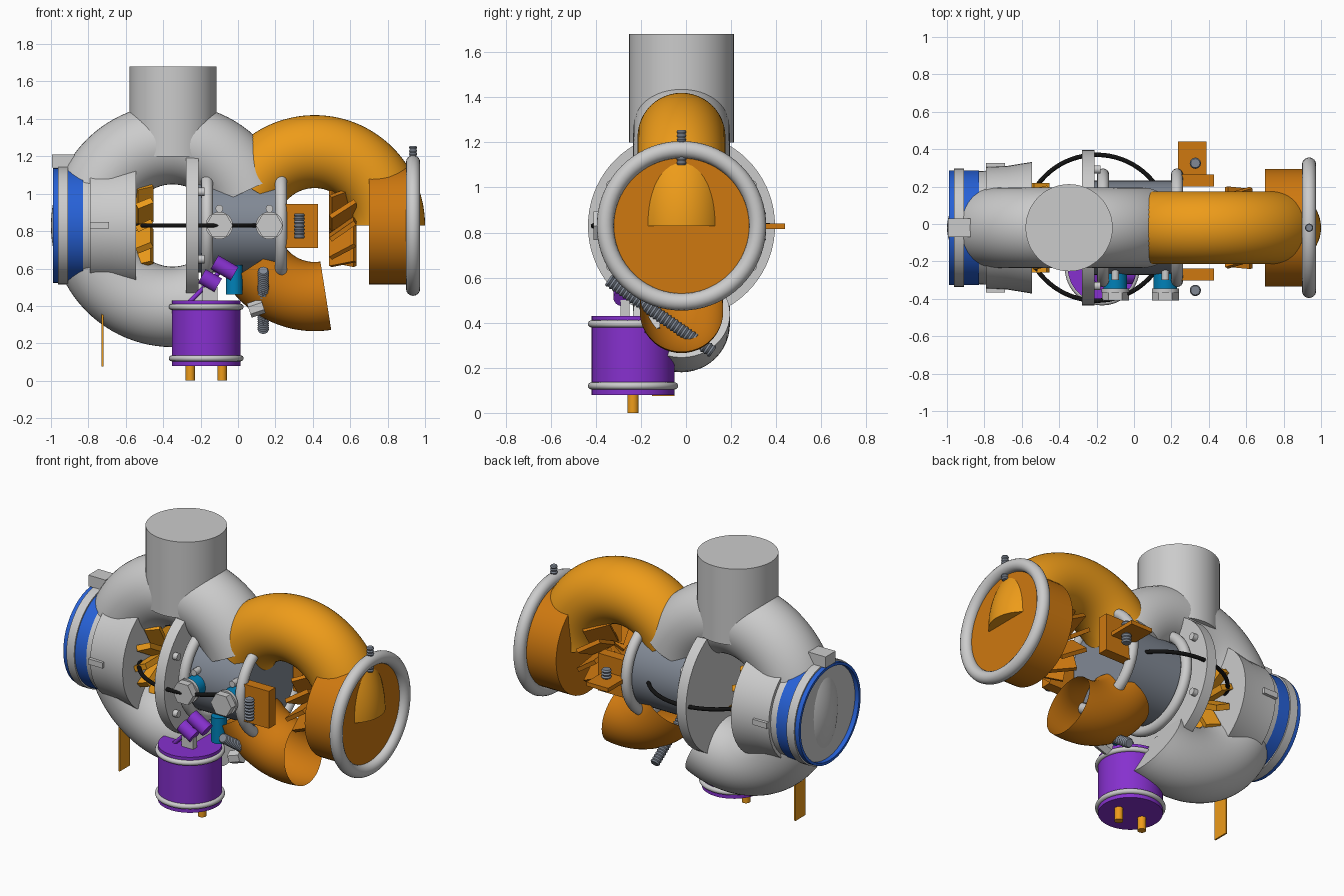
import bpy, bmesh, math
from math import sin, cos, pi, radians
from mathutils import Vector, Matrix

if "Cube" in bpy.data.objects:
    bpy.data.objects.remove(bpy.data.objects["Cube"])

CY, CZ = -0.02, 0.83          # main shaft axis
X, Y, Z = Vector((1, 0, 0)), Vector((0, 1, 0)), Vector((0, 0, 1))


def material(name, r, g, b):
    m = bpy.data.materials.new(name)
    m.diffuse_color = (r, g, b, 1)
    m.use_nodes = True
    m.node_tree.nodes["Principled BSDF"].inputs["Base Color"].default_value = m.diffuse_color
    return m


AMBER = material("amber", 0.85, 0.33, 0.01)
RUST = material("rust", 0.62, 0.19, 0.005)
PURPLE = material("purple", 0.24, 0.03, 0.62)
BLUE = material("blue", 0.02, 0.12, 0.68)
TEAL = material("teal", 0.0, 0.22, 0.48)
BLACK = material("black", 0.006, 0.006, 0.006)
STEEL = material("steel", 0.22, 0.25, 0.30)


def finish(name, bm, mat, smooth=True):
    bmesh.ops.recalc_face_normals(bm, faces=bm.faces)
    me = bpy.data.meshes.new(name)
    bm.to_mesh(me)
    bm.free()
    ob = bpy.data.objects.new(name, me)
    bpy.context.collection.objects.link(ob)
    if mat:
        me.materials.append(mat)
    if smooth:
        bpy.ops.object.select_all(action='DESELECT')
        ob.select_set(True)
        bpy.context.view_layer.objects.active = ob
        bpy.ops.object.shade_smooth_by_angle(angle=radians(35))
    return ob


def skin(bm, rings, closed=False, caps=True):
    n = len(rings[0])
    pairs = list(zip(rings, rings[1:])) + ([(rings[-1], rings[0])] if closed else [])
    for a, b in pairs:
        for i in range(n):
            j = (i + 1) % n
            bm.faces.new((a[i], a[j], b[j], b[i]))
    if caps and not closed:
        bm.faces.new(rings[0])
        bm.faces.new(rings[-1])


def lathe(name, profile, loc, axis, mat=None, seg=48, caps=True):
    """Revolve (height, radius) points about an axis."""
    rot = Z.rotation_difference(Vector(axis).normalized()).to_matrix()
    bm = bmesh.new()
    rings = [[bm.verts.new(Vector(loc) + rot @ Vector((r * cos(2 * pi * i / seg), r * sin(2 * pi * i / seg), h)))
              for i in range(seg)] for h, r in profile]
    skin(bm, rings, caps=caps)
    return finish(name, bm, mat)


def rod(name, p, q, r, mat=None, seg=48):
    d = Vector(q) - Vector(p)
    return lathe(name, [(0, r), (d.length, r)], p, d, mat, seg)


def thread(name, p, q, r, pitch=0.018):
    d = Vector(q) - Vector(p)
    n = max(4, round(d.length / pitch))
    prof = [(d.length * k / (2 * n), r if k % 2 else r * 0.8) for k in range(2 * n + 1)]
    return lathe(name, prof, p, d, STEEL, 20)


def bend(name, loc, R, r, a0, a1, mat=None, u=X, v=Z, caps=True, n=72, seg=48):
    """Round tube swept on an arc in the u-v plane (a full ring if 360 degrees)."""
    full = a1 - a0 >= 360
    w = u.cross(v)
    bm = bmesh.new()
    rings = []
    for k in range(n if full else n + 1):
        a = radians(a0 + (a1 - a0) * k / n)
        d = u * cos(a) + v * sin(a)
        rings.append([bm.verts.new(Vector(loc) + d * (R + r * cos(2 * pi * i / seg)) + w * (r * sin(2 * pi * i / seg)))
                      for i in range(seg)])
    skin(bm, rings, full, caps)
    return finish(name, bm, mat)


def ring(name, loc, R, r, axis, mat=None):
    u, v = (Y, Z) if axis == 'X' else (X, Y)
    return bend(name, loc, R, r, 0, 360, mat, u, v, seg=16)


def box(name, x0, x1, y0, y1, z0, z1, mat=None):
    bm = bmesh.new()
    bmesh.ops.create_cube(bm, size=1)
    for vt in bm.verts:
        vt.co = ((x0 + x1) / 2 + vt.co.x * (x1 - x0), (y0 + y1) / 2 + vt.co.y * (y1 - y0),
                 (z0 + z1) / 2 + vt.co.z * (z1 - z0))
    return finish(name, bm, mat, False)


def wheel(name, x, half, r0, r1, count, twist, thick, mat):
    """Tilted flat blades around the shaft axis."""
    bm = bmesh.new()
    for k in range(count):
        m = (Matrix.Translation((x, CY, CZ)) @ Matrix.Rotation(2 * pi * k / count, 4, 'X')
             @ Matrix.Translation((0, 0, (r0 + r1) / 2)) @ Matrix.Rotation(radians(twist), 4, 'Z')
             @ Matrix.Diagonal((2 * half, thick, r1 - r0, 1)))
        bmesh.ops.create_cube(bm, size=1, matrix=m)
    return finish(name, bm, mat, False)


def on_axis(x):
    return (x, CY, CZ)


# Grey compressor scroll and its vertical pipe
bend("scroll_tube", on_axis(-0.35), 0.435, 0.215, 25, 296)
rod("scroll_pipe", (-0.347, CY, 1.2), (-0.347, CY, 1.68), 0.233)

# Inlet on the left: shroud cone, blue sleeve, clamp and cover
lathe("inlet_shroud", [(-0.855, 0.30), (-0.79, 0.305), (-0.79, 0.325), (-0.68, 0.33), (-0.545, 0.352)],
      (0, CY, CZ), X)
lathe("inlet_sleeve", [(-0.955, 0.29), (-0.99, 0.29), (-0.99, 0.307), (-0.83, 0.307)], (0, CY, CZ), X, BLUE, caps=False)
rod("inlet_cover", on_axis(-0.955), on_axis(-0.94), 0.295)
rod("inlet_clamp", on_axis(-0.962), on_axis(-0.908), 0.316)
box("clamp_lug", -0.995, -0.875, -0.07, 0.03, 1.14, 1.21)
for y in (-0.345, 0.305):
    box("shroud_tab", -0.79, -0.69, y - 0.02, y + 0.02, 0.815, 0.85)
box("hanging_strip", -0.73, -0.72, -0.15, -0.05, 0.075, 0.42, AMBER)
wheel("compressor_wheel", -0.5, 0.045, 0.05, 0.24, 12, 25, 0.035, AMBER)

# Backplate with bolts, centre housing and its flanges
rod("backplate", on_axis(-0.277), on_axis(-0.21), 0.415, seg=72)
for k in range(6):
    a = radians(60 * k + 30)
    y, z = CY + 0.36 * cos(a), CZ + 0.36 * sin(a)
    rod("backplate_bolt", (-0.21, y, z), (-0.18, y, z), 0.022, seg=16)
rod("centre_housing", on_axis(-0.21), on_axis(0.235), 0.252, STEEL)
for x in (-0.165, 0.23):
    ring("housing_flange", on_axis(x), 0.285, 0.032, 'X')
ring("oil_hose", on_axis(-0.2), 0.39, 0.012, 'Z', BLACK)

# Teal fittings with flanged hex bolts
for x in (-0.1, 0.168):
    rod("fitting", (x, -0.2, CZ), (x, -0.35, CZ), 0.063, TEAL)
    rod("bolt_flange", (x, -0.345, CZ), (x, -0.365, CZ), 0.073)
    rod("bolt_head", (x, -0.36, CZ), (x, -0.41, CZ), 0.072, seg=6)
    rod("bolt_tip", (x, -0.30, CZ + 0.09), (x, -0.24, CZ + 0.09), 0.02, seg=16)
rod("drain_fitting", (-0.02, -0.16, 0.46), (-0.02, -0.16, 0.62), 0.045, TEAL)

# Turbine elbow, outlet drum, rim and lower open elbow
bend("turbine_elbow", on_axis(0.41), 0.395, 0.195, 0, 150, AMBER)
bend("lower_elbow", on_axis(0.41), 0.38, 0.185, 213, 279, RUST, caps=False)
rod("outlet_drum", on_axis(0.70), on_axis(0.93), 0.315, RUST)
ring("outlet_rim", on_axis(0.936), 0.338, 0.038, 'X')
thread("rim_stud", (0.936, CY, 1.1), (0.936, CY, 1.255), 0.022)
wheel("turbine_wheel", 0.56, 0.08, 0.05, 0.215, 11, 35, 0.025, RUST)

# Side brackets with threaded studs
for y0, ys in ((-0.302, -0.355), (0.2, 0.325)):
    box("bracket", 0.245, 0.427, y0, y0 + 0.065, 0.71, 0.945, RUST)
    thread("bracket_stud", (0.328, ys, 0.76), (0.328, ys, 0.895), 0.03)
box("bracket_shelf", 0.235, 0.387, 0.26, 0.44, 0.815, 0.84, RUST)

# Slanted threaded rod with nut
thread("adjuster_rod", (0.135, -0.345, 0.59), (0.135, 0.12, 0.27), 0.03)
rod("adjuster_nut", (0.135, -0.15, 0.40), (0.06, -0.15, 0.375), 0.04, seg=6)

# Purple actuator canister with bands, pins and linkage
PX, PY = -0.17, -0.235
rod("canister", (PX, PY, 0.08), (PX, PY, 0.43), 0.184, PURPLE)
for z in (0.12, 0.395):
    ring("canister_band", (PX, PY, z), 0.184, 0.016, 'Z')
for dx in (-0.085, 0.085):
    rod("canister_pin", (PX + dx, PY, 0), (PX + dx, PY, 0.09), 0.025, AMBER, 24)
box("link_base", -0.19, -0.11, -0.29, -0.25, 0.42, 0.5)
rod("link_rod", (-0.26, -0.27, 0.42), (-0.06, -0.27, 0.62), 0.012, PURPLE, 16)
for x, z, h in ((-0.15, 0.535, 0.05), (-0.072, 0.603, 0.062)):
    d = Vector((cos(radians(-30)), 0, sin(radians(-30)))) * h
    c = Vector((x, -0.28, z))
    rod("link_joint", c - d, c + d, 0.042, PURPLE, 32)
